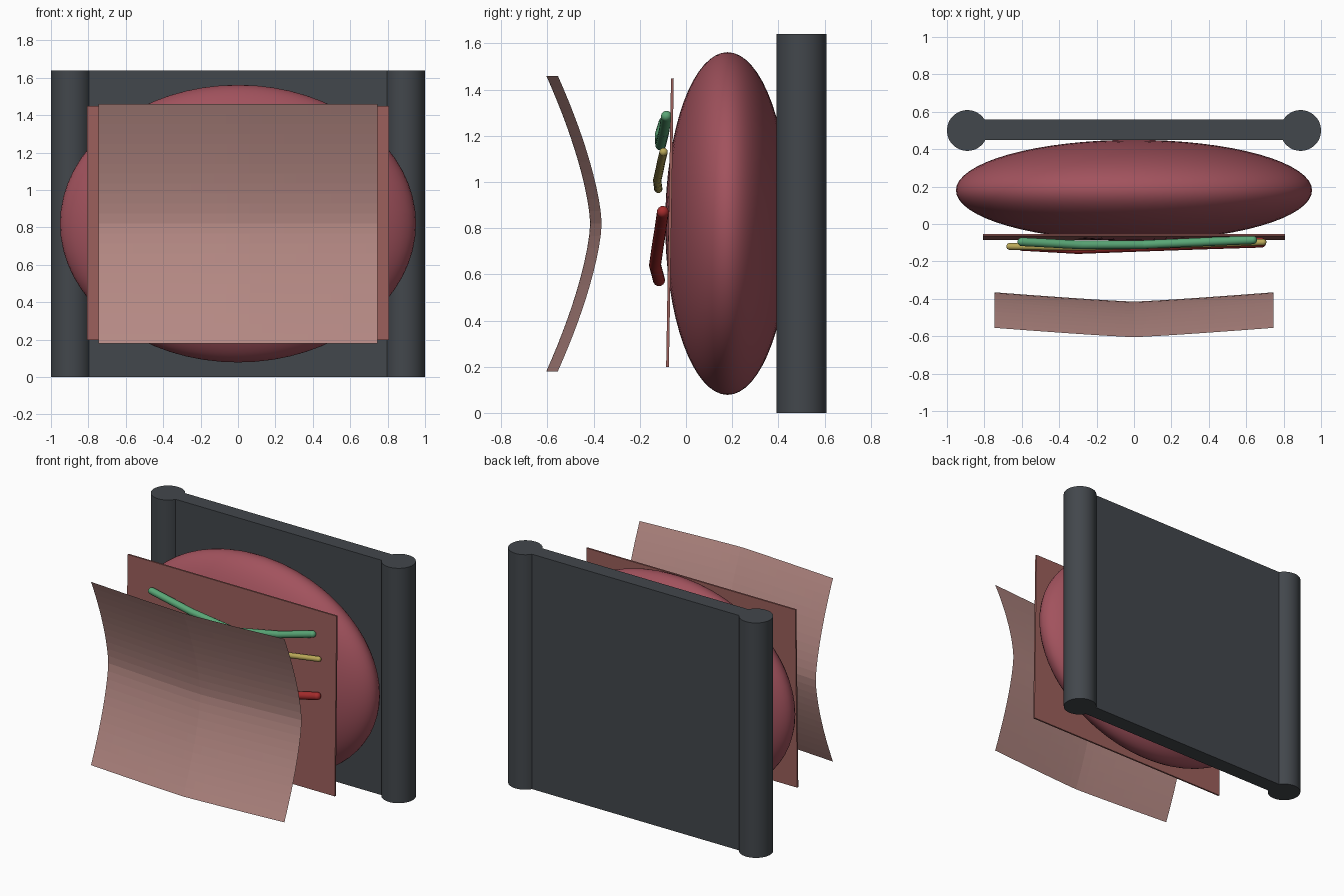
import bpy, bmesh, math
from mathutils import Vector, Matrix

if "Cube" in bpy.data.objects:
    bpy.data.objects.remove(bpy.data.objects["Cube"])


def material(name, rgb):
    m = bpy.data.materials.new(name)
    m.diffuse_color = (*rgb, 1)
    m.use_nodes = True
    m.node_tree.nodes["Principled BSDF"].inputs["Base Color"].default_value = m.diffuse_color
    return m


SLATE = material("slate", (0.055, 0.063, 0.072))
FLESH = material("deep_rose", (0.36, 0.085, 0.11))
PLATE = material("brick", (0.33, 0.115, 0.105))
SKIN = material("pale_pink", (0.46, 0.25, 0.23))
GREEN = material("green", (0.10, 0.38, 0.18))
YELLOW = material("yellow", (0.50, 0.40, 0.10))
RED = material("red", (0.38, 0.025, 0.025))


def finish(name, mat, smooth=True):
    ob = bpy.context.object
    ob.name = name
    ob.data.materials.append(mat)
    if smooth:
        bpy.ops.object.shade_smooth_by_angle(angle=math.radians(35))
    return ob


def box(name, loc, size, mat, rot=(0, 0, 0)):
    bpy.ops.mesh.primitive_cube_add(size=1, location=loc, rotation=rot)
    bpy.context.object.scale = size
    return finish(name, mat, False)


# back board with a round post on each side
box("back_board", (0, 0.503, 0.82), (1.78, 0.11, 1.64), SLATE)
for side, label in ((-1, "left"), (1, "right")):
    bpy.ops.mesh.primitive_cylinder_add(vertices=48, radius=0.109, depth=1.64,
                                        location=(side * 0.891, 0.5, 0.82))
    finish(label + "_post", SLATE)

# flattened ellipsoid cushion
bpy.ops.mesh.primitive_uv_sphere_add(segments=64, ring_count=32, radius=1,
                                     location=(0, 0.18, 0.82))
bpy.context.object.scale = (0.952, 0.27, 0.742)
finish("cushion", FLESH)

# thin plate leaning slightly back
box("thin_plate", (0, -0.0695, 0.823), (1.615, 0.012, 1.25), PLATE,
    rot=(-math.atan2(0.021, 1.25), 0, 0))

# curved front sheet, creased along both centre lines
bm = bmesh.new()
bmesh.ops.create_grid(bm, x_segments=24, y_segments=24, size=1)
for v in bm.verts:
    u, w = v.co.x, v.co.y
    v.co = (u * 0.747,
            -0.415 + 0.05 * abs(u) ** 1.15 - 0.19 * abs(w) ** 1.5,
            0.82 + w * 0.64)
me = bpy.data.meshes.new("front_sheet")
bm.to_mesh(me)
bm.free()
sheet = bpy.data.objects.new("front_sheet", me)
bpy.context.collection.objects.link(sheet)
me.materials.append(SKIN)


# jointed tubes: cylinders with a ball at every joint
def tube(name, points, radius, mat):
    bm = bmesh.new()
    pts = [Vector(p) for p in points]
    for p in pts:
        bmesh.ops.create_uvsphere(bm, u_segments=20, v_segments=12, radius=radius,
                                  matrix=Matrix.Translation(p))
    for a, b in zip(pts, pts[1:]):
        d = b - a
        rot = d.to_track_quat('Z', 'Y').to_matrix().to_4x4()
        bmesh.ops.create_cone(bm, segments=20, radius1=radius, radius2=radius,
                              depth=d.length,
                              matrix=Matrix.Translation((a + b) / 2) @ rot)
    me = bpy.data.meshes.new(name)
    bm.to_mesh(me)
    bm.free()
    ob = bpy.data.objects.new(name, me)
    bpy.context.collection.objects.link(ob)
    bpy.context.view_layer.objects.active = ob
    bpy.ops.object.select_all(action='DESELECT')
    ob.select_set(True)
    finish(name, mat)


tube("green_line", [(-0.60, -0.095, 1.26), (-0.28, -0.112, 1.205), (0.05, -0.11, 1.16),
                    (0.39, -0.095, 1.22), (0.635, -0.085, 1.285)], 0.023, GREEN)
tube("yellow_line", [(-0.665, -0.12, 0.97), (-0.3, -0.125, 1.005), (0.05, -0.115, 1.05),
                     (0.39, -0.107, 1.09), (0.69, -0.097, 1.13)], 0.018, YELLOW)
tube("red_line", [(-0.6, -0.117, 0.575), (-0.3, -0.134, 0.64), (0.02, -0.122, 0.725),
                  (0.36, -0.11, 0.80), (0.68, -0.1, 0.87)], 0.026, RED)
